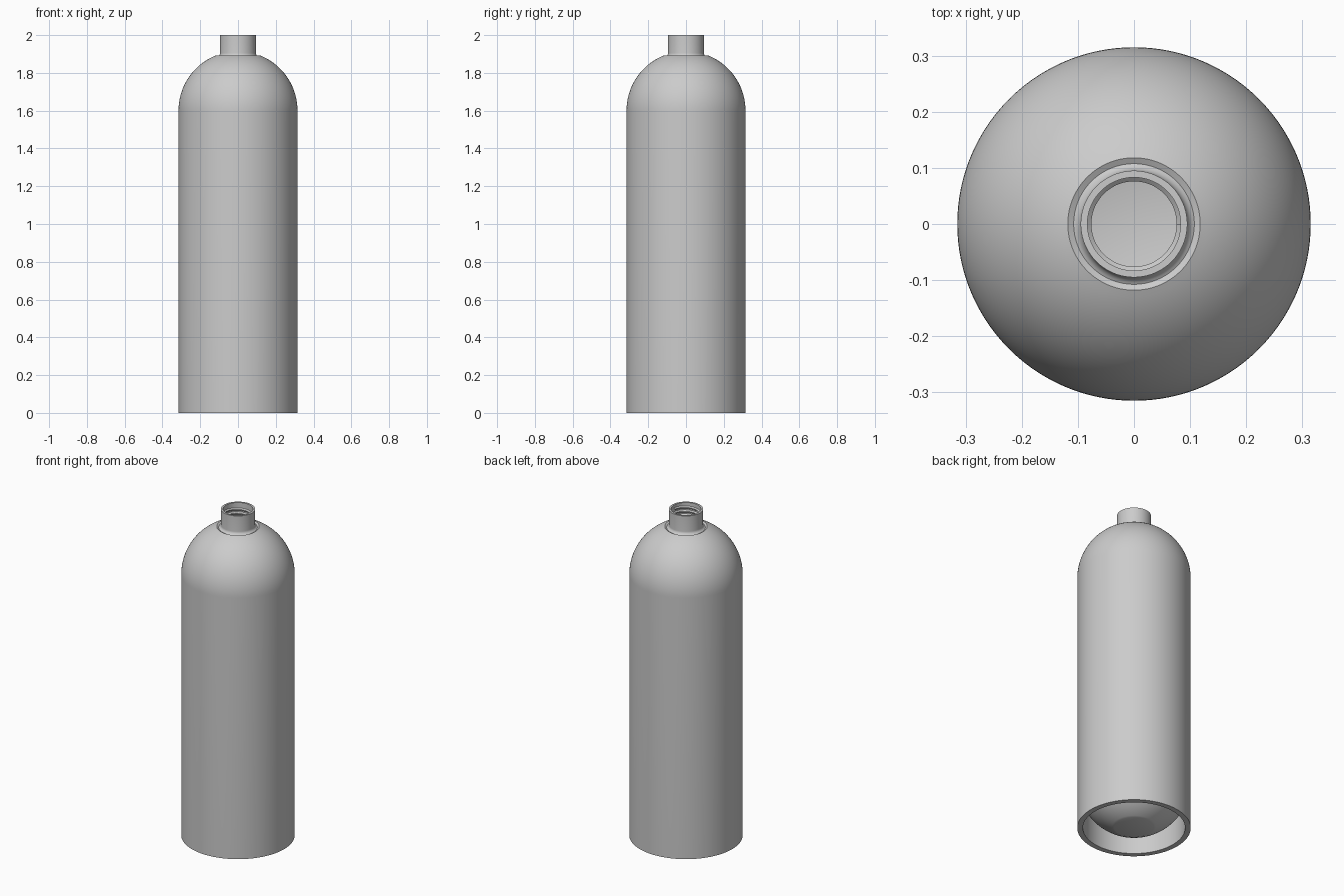
import bpy, math

cube = bpy.data.objects.get("Cube")
if cube:
    bpy.data.objects.remove(cube, do_unlink=True)

metal = bpy.data.materials.new("brushed_grey_metal")
metal.use_nodes = True
GREY = (0.6, 0.6, 0.6, 1)
metal.diffuse_color = GREY
metal.node_tree.nodes["Principled BSDF"].inputs["Base Color"].default_value = GREY


def arc(radius, centre_z, start, end, steps=20, centre_r=0.0):
    """Profile points (radius, height) along an arc, angles in degrees."""
    angles = [math.radians(start + (end - start) * i / steps) for i in range(steps + 1)]
    return [(centre_r + radius * math.cos(a), centre_z + radius * math.sin(a)) for a in angles]


def lathe(name, profile, segments=128, pitch=0.0, turns=1):
    """Revolve a profile around z; a pitch makes a helix."""
    mesh = bpy.data.meshes.new(name)
    mesh.from_pydata([(r, 0, z) for r, z in profile],
                     [(i, i + 1) for i in range(len(profile) - 1)], [])
    mesh.materials.append(metal)
    obj = bpy.data.objects.new(name, mesh)
    bpy.context.collection.objects.link(obj)
    screw = obj.modifiers.new("revolve", "SCREW")
    screw.steps = screw.render_steps = segments
    screw.screw_offset = pitch
    screw.iterations = turns
    screw.use_merge_vertices = pitch == 0
    screw.merge_threshold = 0.0001
    screw.use_normal_calculate = True
    bpy.ops.object.select_all(action="DESELECT")
    obj.select_set(True)
    bpy.context.view_layer.objects.active = obj
    bpy.ops.object.modifier_apply(modifier="revolve")
    bpy.ops.object.mode_set(mode="EDIT")
    bpy.ops.mesh.select_all(action="SELECT")
    bpy.ops.mesh.normals_make_consistent(inside=False)
    bpy.ops.object.mode_set(mode="OBJECT")
    bpy.ops.object.shade_smooth_by_angle(angle=math.radians(30))
    return obj


R, SKIRT, NECK, BORE = 0.315, 0.284, 0.095, 0.083
TOP, BASE = 1.6, 0.3          # centres of the two domes
WALL = 0.03

# Outer shell: flat base disc, rounded base, skirt, cylinder, dome, neck, bore
junction = -math.degrees(math.acos(SKIRT / R))
flat = -math.degrees(math.acos(0.11 / R))
outside = [(0, BASE + R * math.sin(math.radians(flat)))]
outside += arc(R, BASE, flat, junction)
outside += [(SKIRT, 0), (R, 0), (R, TOP)]
outside += arc(R, TOP, 0, 68, 28)[1:]
outside += arc(0.02, 1.905, 248, 180, 6, NECK + 0.02)
outside += [(NECK, 2), (BORE, 2), (BORE, 1.86)]

# Hollow inside, from the bore down to a flat floor
inner = R - WALL
mouth = math.degrees(math.acos(BORE / inner))
inside = arc(inner, TOP, mouth, 0)
inside += arc(inner, BASE, 0, -mouth)
inside += [(0, BASE - inner * math.sin(math.radians(mouth)))]
lathe("bottle_shell", outside + inside)

# Internal screw thread in the neck
PITCH = 0.024
thread = [(BORE + 0.001, 0), (0.076, 0.007), (0.076, 0.011), (BORE + 0.001, 0.018)]
ridge = lathe("neck_thread", [(r, z + 1.87) for r, z in thread], 96, PITCH, 4)
